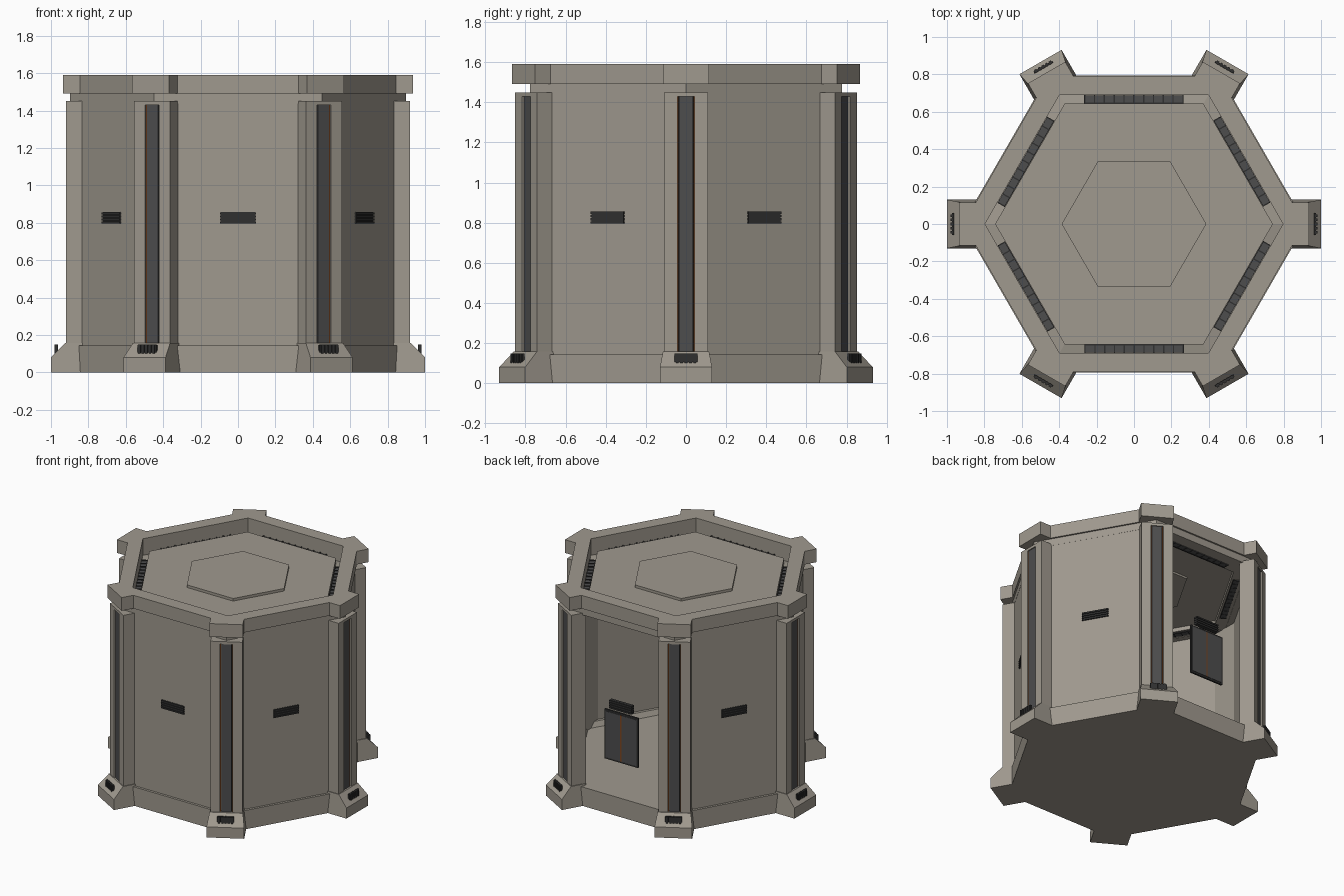
import bpy, bmesh, math

if "Cube" in bpy.data.objects:
    bpy.data.objects.remove(bpy.data.objects["Cube"])

T = math.tan(math.radians(30))
SIDES = [30 + 60 * k for k in range(6)]       # wall directions
CORNERS = [60 * k for k in range(6)]          # pillar directions
OPEN = 90                                     # open doorway faces the back


def material(name, c):
    m = bpy.data.materials.new(name)
    m.diffuse_color = (*c, 1)
    m.use_nodes = True
    m.node_tree.nodes["Principled BSDF"].inputs["Base Color"].default_value = m.diffuse_color
    return m


STONE = material("warm_grey", (0.35, 0.32, 0.272))
STEEL = material("dark_steel", (0.075, 0.075, 0.076))
BLACK = material("vent_black", (0.03, 0.03, 0.03))
RUST = material("rust_orange", (0.20, 0.06, 0.015))


def build(name, mat, angles, shapes):
    """Each shape is a list of (radius, z, left, right) points, swept sideways
    from left to right and repeated around every angle."""
    bm = bmesh.new()
    for a in angles:
        c, s = math.cos(math.radians(a)), math.sin(math.radians(a))
        for pts in shapes:
            lo = [bm.verts.new((r * c - l * s, r * s + l * c, z)) for r, z, l, _ in pts]
            hi = [bm.verts.new((r * c - w * s, r * s + w * c, z)) for r, z, _, w in pts]
            bm.faces.new(lo)
            bm.faces.new(hi[::-1])
            n = len(pts)
            for i in range(n):
                j = (i + 1) % n
                bm.faces.new((lo[i], hi[i], hi[j], lo[j]))
    bmesh.ops.recalc_face_normals(bm, faces=bm.faces)
    me = bpy.data.meshes.new(name)
    bm.to_mesh(me)
    bm.free()
    me.materials.append(mat)
    ob = bpy.data.objects.new(name, me)
    bpy.context.collection.objects.link(ob)
    return ob


def box(r0, r1, z0, z1, w0, w1):
    return [(r0, z0, w0, w1), (r1, z0, w0, w1), (r1, z1, w0, w1), (r0, z1, w0, w1)]


def mitred(profile):
    return [(r, z, -r * T, r * T) for r, z in profile]


def hex_plate(name, apothem, z0, z1, mat=STONE):
    R = apothem / math.cos(math.radians(30))
    bpy.ops.mesh.primitive_cylinder_add(vertices=6, radius=R, depth=z1 - z0,
                                        location=(0, 0, (z0 + z1) / 2),
                                        rotation=(0, 0, math.radians(30)))
    ob = bpy.context.object
    ob.name = name
    ob.data.materials.append(mat)
    return ob


# floor slab, roof plate and raised roof centre
hex_plate("floor_slab", 0.795, 0, 0.143)
hex_plate("roof_plate", 0.643, 1.47, 1.51)
hex_plate("roof_centre", 0.335, 1.455, 1.53)

# walls with one side left open
walls = [a for a in SIDES if a != OPEN]
build("walls", STONE, walls, [mitred([(0.752, 0.14), (0.777, 0.14), (0.777, 1.44), (0.752, 1.44)])])
build("skirting", STONE, walls, [mitred([(0.71, 0.14), (0.755, 0.14), (0.755, 0.18), (0.73, 0.18)])])

# recessed band, roof rim and the gutter between rim and roof plate
build("upper_band", STONE, SIDES, [mitred([(0.71, 1.437), (0.778, 1.437), (0.778, 1.495), (0.71, 1.495)])])
build("roof_rim", STONE, SIDES, [mitred([(0.69, 1.455), (0.715, 1.455), (0.715, 1.49), (0.79, 1.49),
                                         (0.79, 1.59), (0.69, 1.59)])])
build("roof_gutter", STONE, SIDES, [mitred([(0.63, 1.44), (0.715, 1.44), (0.715, 1.46), (0.63, 1.475)])])
build("rim_caps", STONE, CORNERS, [box(0.83, 0.935, 1.49, 1.59, -0.115, 0.115)])

# pillars with a groove down the outer face
W = 0.11
posts = [box(0.89, 0.92, 0.14, 1.45, s * W if s < 0 else 0.043, -0.043 if s < 0 else W) for s in (-1, 1)]
build("pillar_cores", STONE, CORNERS, [box(0.81, 0.892, 0.14, 1.45, -W, W)])
build("pillar_posts", STONE, CORNERS, posts)
build("pillar_heads", STONE, CORNERS, [box(0.88, 0.9195, 1.43, 1.45, -0.044, 0.044)])
build("pillar_strips", STEEL, CORNERS,
      [[(0.88, z, -0.039, 0.039) for z in (0.14, 1.43)] + [(0.912, z, -0.034, 0.034) for z in (1.43, 0.14)]])
build("strip_edges", RUST, CORNERS,
      [box(0.88, 0.908, 0.14, 1.43, -0.043, -0.038), box(0.88, 0.908, 0.14, 1.43, 0.038, 0.043)])

# sloped feet and their grilles
build("feet", STONE, CORNERS,
      [[(0.82, 0, -0.13, 0.13), (1.0, 0, -0.13, 0.13), (1.0, 0.08, -0.13, 0.13),
        (0.925, 0.157, -0.115, 0.115), (0.82, 0.157, -0.115, 0.115)]])
teeth = [box(0.962, 0.98, 0.097, 0.148, -0.044 + 0.022 * i - 0.007, -0.044 + 0.022 * i + 0.007) for i in range(5)]
build("foot_grilles", BLACK, CORNERS, [box(0.963, 0.974, 0.103, 0.147, -0.058, 0.058)] + teeth)


# wall vents: backing and slats, also one hanging in the doorway
slats = [box(0.756, 0.787, 0.795 + 0.0165 * i, 0.806 + 0.0165 * i, -0.095, 0.095) for i in range(4)]
build("wall_vents", BLACK, SIDES, [box(0.757, 0.781, 0.795, 0.857, -0.092, 0.092)] + slats)

# roof vents lying in the gutter
build("roof_vents", STEEL, SIDES, [box(0.645, 0.688, 1.435, 1.488, -0.265, 0.265)])
build("roof_vent_ribs", BLACK, SIDES,
      [box(0.644, 0.689, 1.433, 1.494, -0.265 + 0.0525 * i, -0.258 + 0.0525 * i) for i in range(11)] +
      [box(0.644, 0.649, 1.433, 1.494, -0.265, 0.265)])

# door window hanging in the doorway
build("door_window_frame", BLACK, [OPEN], [box(0.763, 0.777, 0.40, 0.775, -0.14, 0.14)])
build("door_window_panes", STEEL, [OPEN],
      [box(0.760, 0.780, 0.413, 0.762, a, b) for a, b in ((-0.13, -0.005), (0.005, 0.13))])
build("door_window_seam", RUST, [OPEN], [box(0.759, 0.781, 0.413, 0.762, -0.005, 0.005)])
